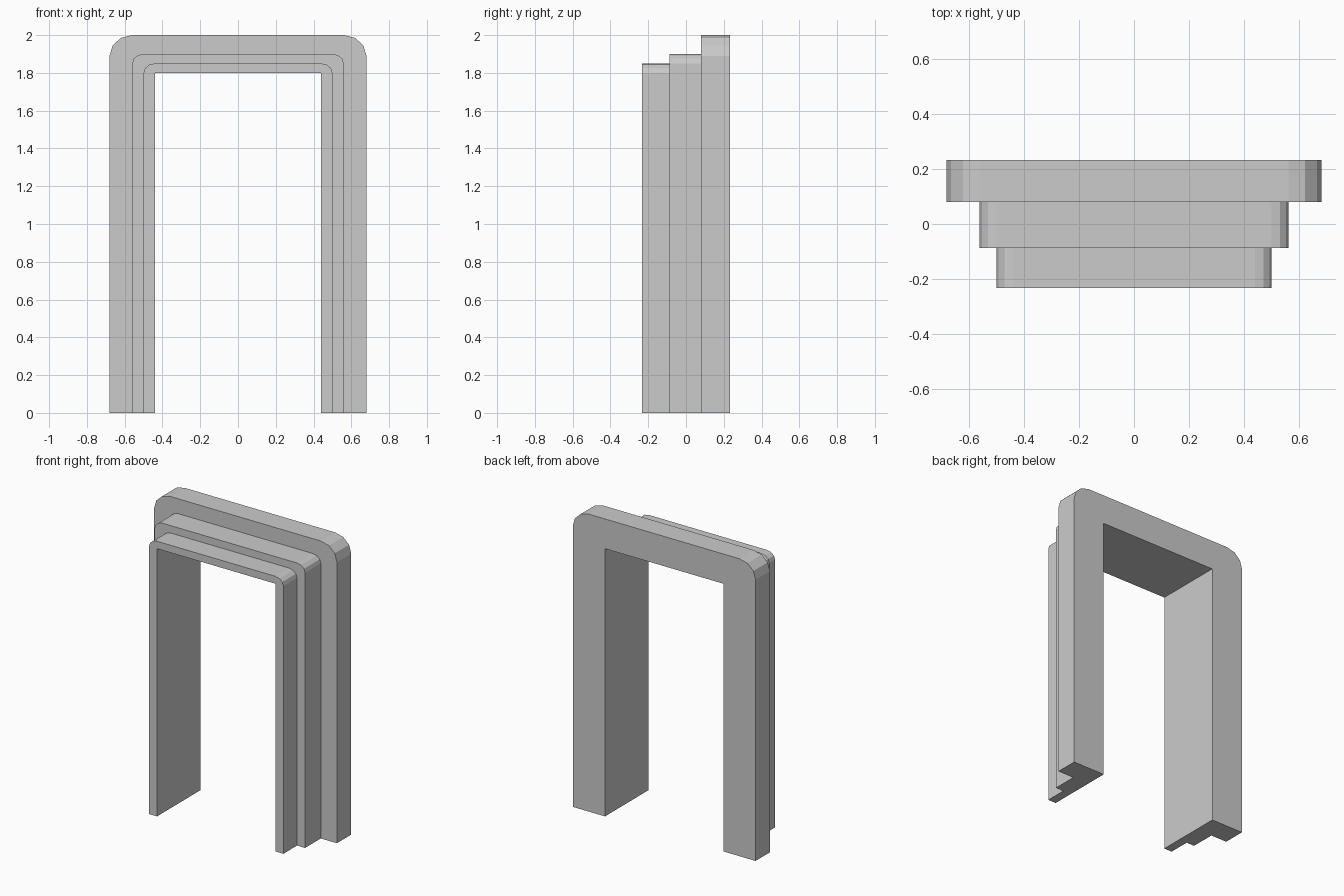
import bpy, bmesh
from math import sin, cos, pi

if "Cube" in bpy.data.objects:
    bpy.data.objects.remove(bpy.data.objects["Cube"])

SEGMENTS = 3  # facets per rounded corner


def arch_path(half_w, top, rx, rz):
    """Open arch outline (x, z) from right foot to left foot."""
    arc = [(half_w - rx + rx * cos(a), top - rz + rz * sin(a))
           for a in (i * pi / 2 / SEGMENTS for i in range(SEGMENTS + 1))]
    right = [(half_w, 0.0)] + arc
    return right + [(-x, z) for x, z in reversed(right)]


# Arch outlines: opening, then three steps growing toward the back
opening = arch_path(0.44, 1.80, 0, 0)
small = arch_path(0.50, 1.85, 0.06, 0.05)
medium = arch_path(0.56, 1.90, 0.06, 0.05)
large = arch_path(0.68, 2.00, 0.12, 0.11)

# Closed cross-section cycle: each outline with its depth
sections = [(opening, 0.232), (opening, -0.232),
            (small, -0.232), (small, -0.087),
            (medium, -0.087), (medium, 0.08),
            (large, 0.08), (large, 0.232)]

bm = bmesh.new()
rings = [[bm.verts.new((x, y, z)) for x, z in path] for path, y in sections]

# Skin between neighbouring outlines
for a, b in zip(rings, rings[1:] + rings[:1]):
    for i in range(len(a) - 1):
        bm.faces.new((a[i], a[i + 1], b[i + 1], b[i]))

# Stepped soles of the two feet
for end in (0, -1):
    bm.faces.new([ring[end] for ring in rings])

# Clean up the square opening corners and flat faces
bmesh.ops.remove_doubles(bm, verts=bm.verts, dist=1e-5)
bmesh.ops.dissolve_limit(bm, angle_limit=0.01, verts=bm.verts, edges=bm.edges)
bmesh.ops.recalc_face_normals(bm, faces=bm.faces)

mesh = bpy.data.meshes.new("stepped_door_frame")
bm.to_mesh(mesh)
bm.free()
frame = bpy.data.objects.new("stepped_door_frame", mesh)
bpy.context.collection.objects.link(frame)
